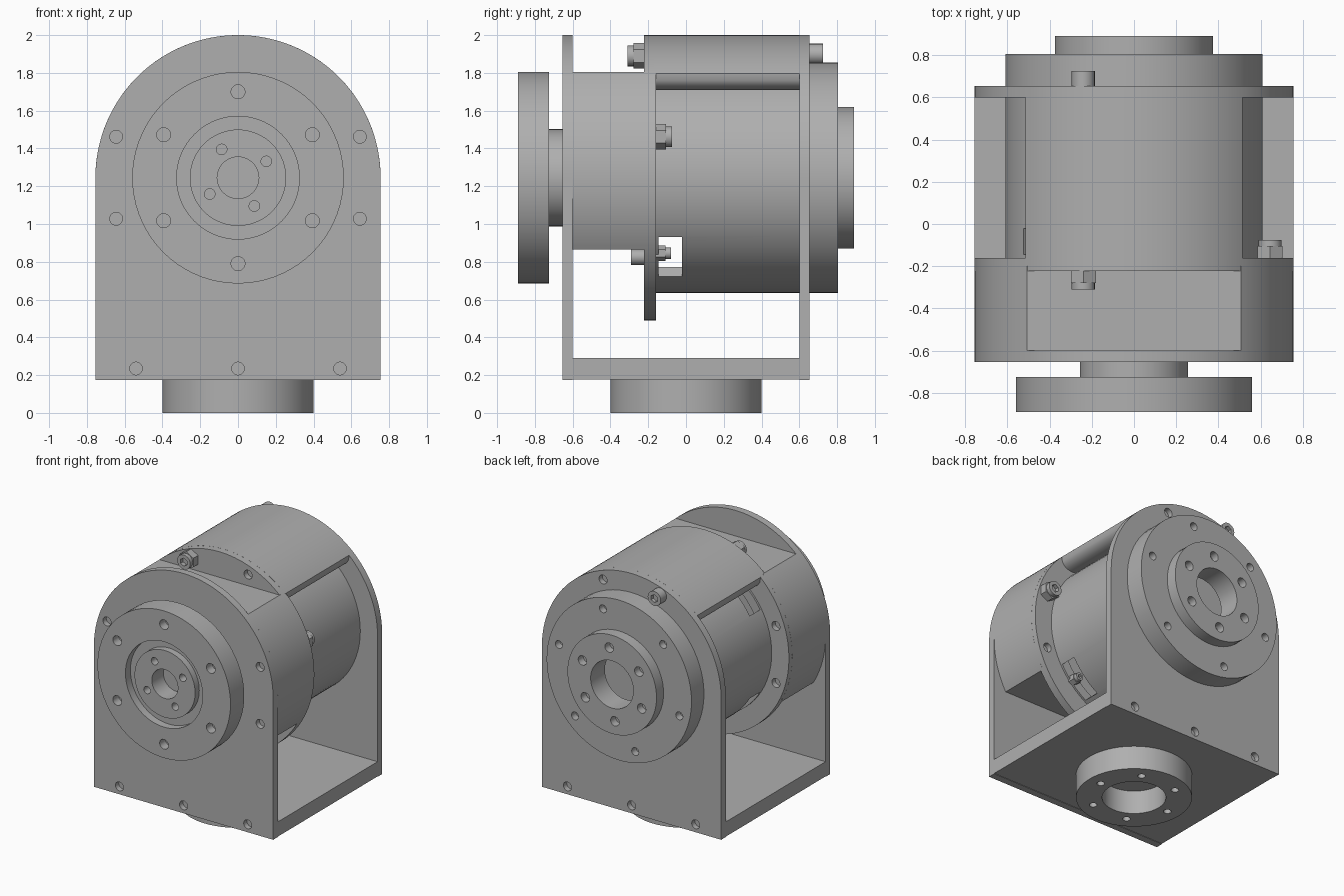
import bpy, bmesh
from math import sin, cos, pi, radians
from mathutils import Matrix, Vector

cube = bpy.data.objects.get("Cube")
if cube:
    bpy.data.objects.remove(cube, do_unlink=True)

grey = bpy.data.materials.new("machined_grey")
grey.use_nodes = True
grey.diffuse_color = (0.43, 0.43, 0.43, 1)
grey.node_tree.nodes["Principled BSDF"].inputs["Base Color"].default_value = (0.43, 0.43, 0.43, 1)

R, AXIS = 0.755, 1.245          # housing radius and shaft height
FLAT = Matrix.Translation((0, 0, AXIS))
# Turns the y axis into the z axis, for the upright base
UPRIGHT = Matrix.Rotation(pi / 2, 4, "X")


def finish(bm, name):
    bmesh.ops.recalc_face_normals(bm, faces=bm.faces)
    mesh = bpy.data.meshes.new(name)
    bm.to_mesh(mesh)
    bm.free()
    mesh.materials.append(grey)
    obj = bpy.data.objects.new(name, mesh)
    bpy.context.collection.objects.link(obj)
    return obj


def revolve(name, profile, frame=FLAT, steps=72):
    """Spin a closed (radius, y) outline around the y axis."""
    bm = bmesh.new()
    verts = [bm.verts.new((r, y, 0)) for r, y in profile]
    edges = [bm.edges.new((verts[i - 1], verts[i])) for i in range(len(verts))]
    bmesh.ops.spin(bm, geom=verts + edges, cent=(0, 0, 0), axis=(0, 1, 0),
                   angle=2 * pi, steps=steps)
    bmesh.ops.remove_doubles(bm, verts=bm.verts, dist=1e-4)
    bm.transform(frame)
    return finish(bm, name)


def prism(name, outline, y0, y1):
    """Extrude an (x, z) outline, measured from the shaft, along y."""
    bm = bmesh.new()
    face = bm.faces.new([bm.verts.new((x, y0, z + AXIS)) for x, z in outline])
    out = bmesh.ops.extrude_face_region(bm, geom=[face])
    moved = [v for v in out["geom"] if isinstance(v, bmesh.types.BMVert)]
    bmesh.ops.translate(bm, verts=moved, vec=(0, y1 - y0, 0))
    return finish(bm, name)


def arc(r, a0, a1, n=48):
    return [(r * cos(radians(a0 + (a1 - a0) * i / n)),
             r * sin(radians(a0 + (a1 - a0) * i / n))) for i in range(n + 1)]


def ring(r, count, start):
    return [(r * cos(start + 2 * pi * i / count), r * sin(start + 2 * pi * i / count))
            for i in range(count)]


def add_rod(bm, x, z, r, y0, y1, sides=20, frame=FLAT):
    place = frame @ Matrix.Translation((x, (y0 + y1) / 2, z)) @ UPRIGHT
    bmesh.ops.create_cone(bm, cap_ends=True, segments=sides, radius1=r, radius2=r,
                          depth=abs(y1 - y0), matrix=place)


def cut(obj, bm):
    """Subtract the cutter mesh and bake the result."""
    cutter = finish(bm, "cutter")
    cutter.hide_render = True
    mod = obj.modifiers.new("cut", "BOOLEAN")
    mod.operation, mod.solver, mod.object = "DIFFERENCE", "EXACT", cutter
    graph = bpy.context.evaluated_depsgraph_get()
    graph.update()
    mesh = bpy.data.meshes.new_from_object(obj.evaluated_get(graph))
    obj.modifiers.clear()
    obj.data = mesh
    bpy.data.objects.remove(cutter, do_unlink=True)


def drill(obj, points, r, y0, y1, frame=FLAT):
    bm = bmesh.new()
    for x, z in points:
        add_rod(bm, x, z, r, y0, y1, frame=frame)
    cut(obj, bm)


# Bracket: two arched plates on a floor
arch = [(-R, 0.175 - AXIS), (R, 0.175 - AXIS)] + arc(R, 0, 180, 64)
foot_holes = [(x, 0.235 - AXIS) for x in (-0.54, 0, 0.54)]
side_holes = [(sx * 0.645, sz * 0.217) for sx in (-1, 1) for sz in (-1, 1)]
top_holes = [(-0.24, 0.645), (0.24, 0.645)]

front_plate = prism("front_plate", arch, -0.655, -0.6)
drill(front_plate, foot_holes + side_holes, 0.034, -0.7, -0.615)
back_plate = prism("back_plate", arch, 0.6, 0.655)
drill(back_plate, foot_holes + top_holes, 0.034, 0.615, 0.7)
low, high = 0.178 - AXIS, 0.29 - AXIS
prism("bracket_floor", [(-R, low), (R, low), (R, high), (-R, high)], -0.6, 0.6)

# Round foot with a bore and a bolt circle
base = revolve("base_ring", [(0.22, 0), (0.4, 0), (0.4, 0.178), (0.22, 0.178)], UPRIGHT)
drill(base, ring(0.3, 6, 0), 0.027, -0.05, 0.06, UPRIGHT)

# Front housing: round sides, flat top and bottom
prism("front_housing", arc(R, -30.2, 47.9) + arc(R, 132.1, 210.2), -0.6, -0.2)

# Middle flange
flange = revolve("middle_flange", [(0, -0.222), (R, -0.222), (R, -0.16), (0, -0.16)])
mirrored = top_holes + [(x, -z) for x, z in top_holes]
drill(flange, mirrored, 0.034, -0.25, -0.18)
drill(flange, side_holes, 0.034, -0.2, -0.1)

# Hollow rear body, its stepped rear cap and bore
body = revolve("rear_body", [(0.54, -0.165), (0.61, -0.165), (0.61, 0.805), (0.375, 0.805),
                             (0.375, 0.89), (0.18, 0.89), (0.18, 0.72), (0.54, 0.72)])
drill(body, ring(0.525, 6, radians(15)), 0.03, 0.75, 0.85)
drill(body, ring(0.275, 6, radians(25)), 0.036, 0.83, 0.95)
slots = bmesh.new()
for angle in (135, 225, 315):
    turn = Matrix.Rotation(-radians(angle), 4, "Y")
    place = FLAT @ turn @ Matrix.Translation((0.58, -0.083, 0)) @ Matrix.Diagonal((0.25, 0.125, 0.295, 1))
    bmesh.ops.create_cube(slots, size=1, matrix=place)
cut(body, slots)

# Upper shell with rounded lips on both sides
lip = [(0.39, 0.465), (0.43, 0.465), (0.465, 0.472), (0.495, 0.49), (0.511, 0.515)]
left_lip = [(-x, z) for x, z in reversed(lip)]
prism("upper_shell", lip + arc(R, 47, 133) + left_lip + arc(0.58, 130, 50), -0.17, 0.6)

# Output disc with an annular groove and centre bore, on a short neck
disc = revolve("output_disc", [(0, -0.725), (0.56, -0.725), (0.56, -0.89), (0.325, -0.89),
                               (0.325, -0.83), (0.255, -0.83), (0.255, -0.88),
                               (0.11, -0.88), (0.11, -0.74), (0, -0.74)])
drill(disc, ring(0.455, 6, pi / 2), 0.037, -0.95, -0.82)
drill(disc, ring(0.173, 4, radians(30)), 0.028, -0.95, -0.82)
revolve("output_neck", [(0, -0.73), (0.257, -0.73), (0.257, -0.6), (0, -0.6)])


def bolt(name, x, z, y, out, r, length, nut=0.0):
    """Socket screw pointing along out (+1 or -1), with an optional hex collar."""
    bm = bmesh.new()
    add_rod(bm, x, z, r, y, y + out * length)
    head = finish(bm, name)
    socket = bmesh.new()
    add_rod(socket, x, z, r * 0.55, y + out * length * 0.6, y + out * length * 1.3, 6)
    cut(head, socket)
    if nut:
        bm = bmesh.new()
        add_rod(bm, x, z, nut, y, y + out * length * 0.65, 6)
        finish(bm, name + "_nut")


bolt("flange_top_bolt", -0.24, 0.645, -0.222, -1, 0.055, 0.088, 0.068)
bolt("flange_side_bolt", 0.645, 0.217, -0.16, 1, 0.055, 0.085, 0.068)
bolt("back_plate_bolt", -0.24, 0.655, 0.655, 1, 0.055, 0.07)
bolt("flange_lower_bolt", 0.34, -0.42, -0.222, -1, 0.042, 0.07)
bolt("slot_screw", 0.42, -0.4, -0.16, 1, 0.03, 0.08, 0.04)

# Smooth the round faces, keeping machined edges sharp
bpy.ops.object.select_all(action="DESELECT")
for obj in bpy.context.collection.objects:
    if obj.type == "MESH" and obj.data.materials and obj.data.materials[0] == grey:
        obj.select_set(True)
        bpy.context.view_layer.objects.active = obj
bpy.ops.object.shade_smooth_by_angle(angle=radians(30))
